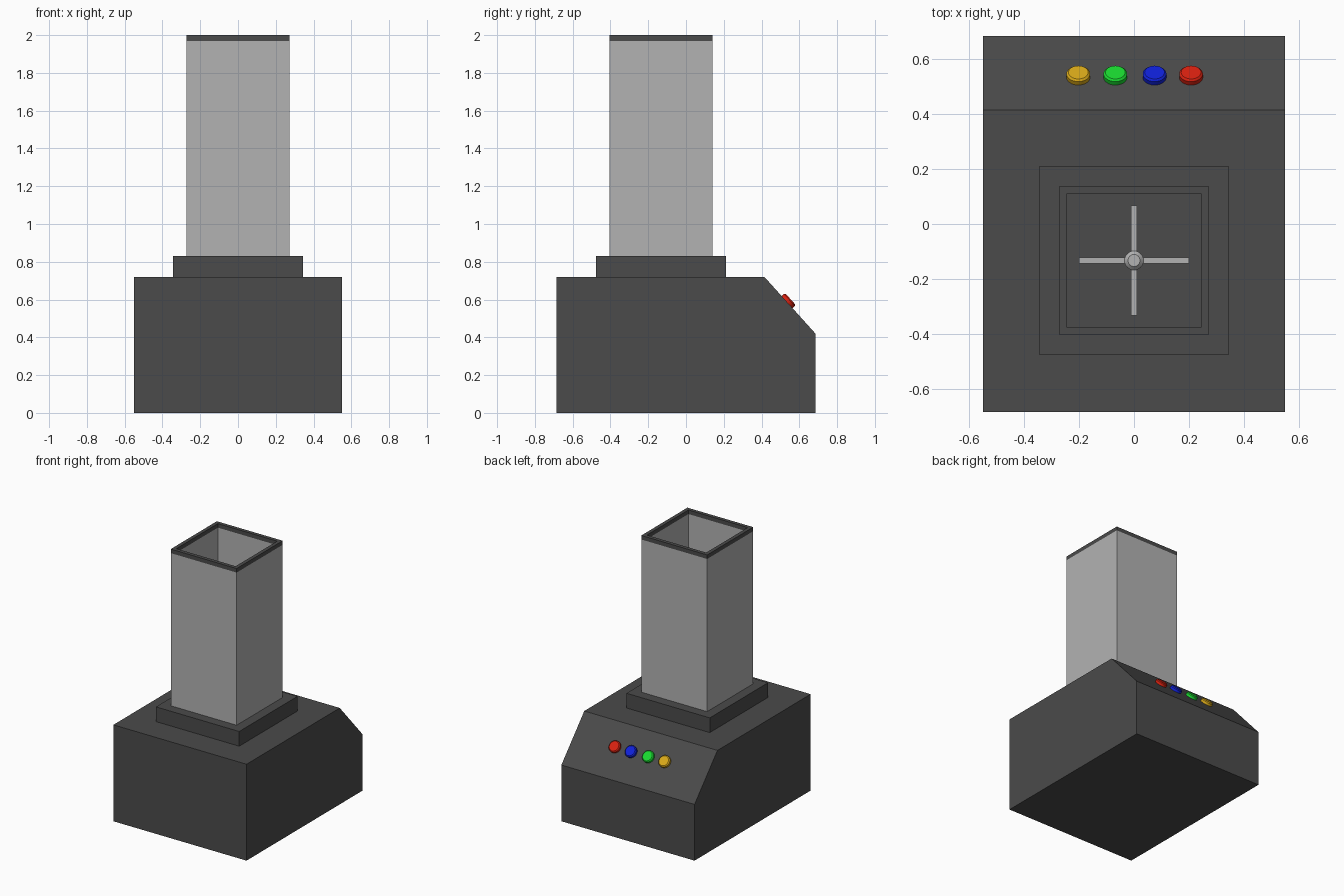
import bpy, bmesh, math
from mathutils import Matrix

if "Cube" in bpy.data.objects:
    bpy.data.objects.remove(bpy.data.objects["Cube"])

JUG_Y = -0.133
SLOPE = [(0.685, 0.42), (0.415, 0.72)]


def material(name, rgb):
    m = bpy.data.materials.new(name)
    m.diffuse_color = (*rgb, 1)
    m.use_nodes = True
    m.node_tree.nodes["Principled BSDF"].inputs["Base Color"].default_value = m.diffuse_color
    return m


DARK = material("dark_plastic", (0.07, 0.07, 0.07))
GREY = material("grey_glass", (0.45, 0.45, 0.45))


def finish(name, bm, mat):
    bmesh.ops.recalc_face_normals(bm, faces=bm.faces)
    mesh = bpy.data.meshes.new(name)
    bm.to_mesh(mesh)
    bm.free()
    obj = bpy.data.objects.new(name, mesh)
    bpy.context.collection.objects.link(obj)
    mesh.materials.append(mat)
    return obj


def box(name, size, center, mat):
    bm = bmesh.new()
    bmesh.ops.create_cube(bm, size=1, matrix=Matrix.Translation(center) @ Matrix.Diagonal((*size, 1)))
    return finish(name, bm, mat)


def extrude(name, points, offset, mat):
    bm = bmesh.new()
    face = bm.faces.new([bm.verts.new(p) for p in points])
    new = bmesh.ops.extrude_face_region(bm, geom=[face], use_keep_orig=True)["geom"]
    bmesh.ops.translate(bm, vec=offset, verts=[v for v in new if isinstance(v, bmesh.types.BMVert)])
    return finish(name, bm, mat)


def square_tube(name, outer, inner, z0, z1, mat):
    bm = bmesh.new()
    corners = [(-1, -1), (1, -1), (1, 1), (-1, 1)]
    rings = [[bm.verts.new((sx * h, JUG_Y + sy * h, z)) for sx, sy in corners]
             for h, z in ((outer, z0), (outer, z1), (inner, z1), (inner, z0))]
    for k in range(4):
        a, b = rings[k], rings[(k + 1) % 4]
        for i in range(4):
            j = (i + 1) % 4
            bm.faces.new((a[i], a[j], b[j], b[i]))
    return finish(name, bm, mat)


def bevelled_disc(name, radius, top_radius, levels, matrix, mat, sides=32):
    # levels: bottom, start of the bevel, top
    bm = bmesh.new()
    rings = [[bm.verts.new((r * math.cos(2 * math.pi * i / sides),
                            r * math.sin(2 * math.pi * i / sides), z)) for i in range(sides)]
             for r, z in zip((radius, radius, top_radius), levels)]
    for a, b in zip(rings, rings[1:]):
        for i in range(sides):
            j = (i + 1) % sides
            bm.faces.new((a[i], a[j], b[j], b[i]))
    bm.faces.new(rings[0])
    bm.faces.new(rings[-1])
    bm.transform(matrix)
    obj = finish(name, bm, mat)
    bpy.ops.object.select_all(action='DESELECT')
    obj.select_set(True)
    bpy.context.view_layer.objects.active = obj
    bpy.ops.object.shade_smooth_by_angle(angle=math.radians(30))
    return obj


# Motor housing with sloped control panel
profile = [(-0.685, 0), (0.685, 0), *SLOPE, (-0.685, 0.72)]
extrude("motor_housing", [(-0.55, y, z) for y, z in profile], (1.1, 0, 0), DARK)

# Collar under the jug
box("jug_collar", (0.688, 0.688, 0.11), (0, JUG_Y, 0.775), DARK)

# Open square jug and its dark rim
square_tube("jug", 0.272, 0.245, 0.83, 1.97, GREY)
square_tube("jug_rim", 0.272, 0.245, 1.97, 2.0, DARK)

# Crossed blades on a hub
box("blade_x", (0.40, 0.022, 0.022), (0, JUG_Y, 0.89), GREY)
box("blade_y", (0.022, 0.40, 0.022), (0, JUG_Y, 0.89), GREY)
bevelled_disc("blade_hub", 0.035, 0.022, (0.83, 0.905, 0.918),
              Matrix.Translation((0, JUG_Y, 0)), GREY)

# Row of coloured buttons on the slope
(y0, z0), (y1, z1) = SLOPE
tilt = Matrix.Rotation(-math.atan2(z1 - z0, y0 - y1), 4, 'X')
y_mid = 0.535
z_mid = z0 + (y0 - y_mid) * (z1 - z0) / (y0 - y1)
buttons = [("yellow", -0.203, (0.70, 0.40, 0.01)), ("green", -0.068, (0.01, 0.70, 0.03)),
           ("blue", 0.075, (0.005, 0.015, 0.70)), ("red", 0.208, (0.70, 0.015, 0.005))]
for color, x, rgb in buttons:
    bevelled_disc(color + "_button", 0.043, 0.036, (-0.01, 0.017, 0.024),
                  Matrix.Translation((x, y_mid, z_mid)) @ tilt, material(color, rgb))
